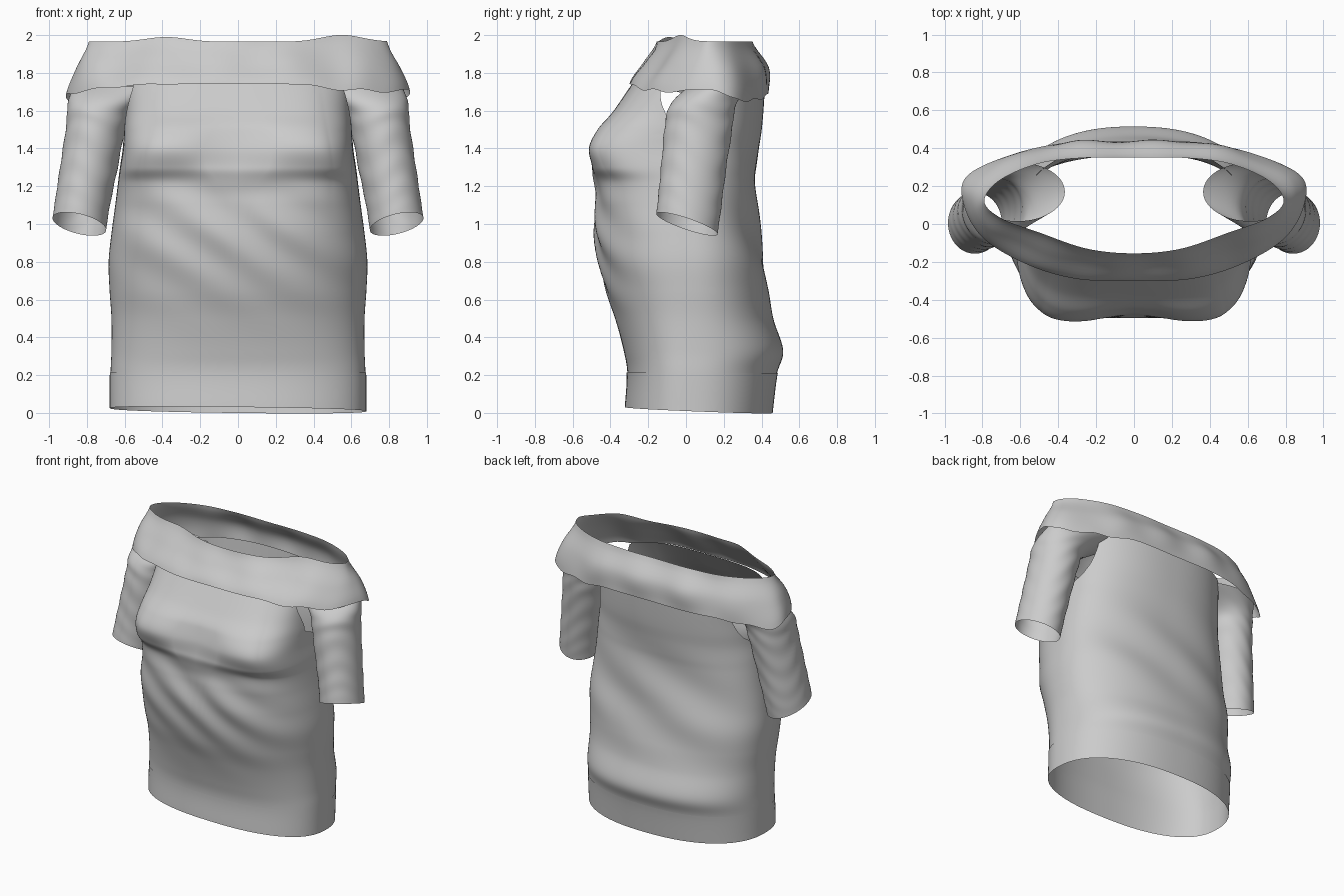
import bpy, bmesh, math
from math import sin, cos, pi, exp

if "Cube" in bpy.data.objects:
    bpy.data.objects.remove(bpy.data.objects["Cube"])


def spline(rows, t, closed=False):
    """Catmull-Rom sample of a list of tuples, t in 0..1."""
    n = len(rows)
    f = t * (n if closed else n - 1)
    i = int(f) if closed else min(int(f), n - 2)
    u = f - i
    pick = (lambda k: rows[k % n]) if closed else (lambda k: rows[max(0, min(n - 1, k))])
    return [0.5 * (2 * b + (c - a) * u + (2 * a - 5 * b + 4 * c - d) * u * u
                   + (3 * b - a - 3 * c + d) * u ** 3)
            for a, b, c, d in zip(pick(i - 1), pick(i), pick(i + 1), pick(i + 2))]


def bump(v, centre, width):
    return exp(-((v - centre) / width) ** 2)


def tube(name, rings, keep=None):
    """Open tube through equal-length rings of points; keep() filters faces."""
    n = len(rings[0])
    verts = [p for r in rings for p in r]
    faces = []
    for i in range(len(rings) - 1):
        for j in range(n):
            k = (j + 1) % n
            f = (i * n + j, i * n + k, (i + 1) * n + k, (i + 1) * n + j)
            if not keep or keep([sum(verts[v][a] for v in f) / 4 for a in range(3)]):
                faces.append(f)
    me = bpy.data.meshes.new(name)
    me.from_pydata(verts, [], faces)
    ob = bpy.data.objects.new(name, me)
    bpy.context.collection.objects.link(ob)
    if keep:
        smooth_openings(me)
    me.polygons.foreach_set("use_smooth", [True] * len(me.polygons))
    me.update()
    return ob


def smooth_openings(me):
    """Remove loose points and relax the stepped edges of cut openings."""
    bm = bmesh.new()
    bm.from_mesh(me)
    bmesh.ops.delete(bm, geom=[v for v in bm.verts if not v.link_faces], context='VERTS')
    edge = [v for v in bm.verts if v.is_boundary and .4 < v.co.z < 1.735]
    for _ in range(8):
        new = {}
        for v in edge:
            near = [e.other_vert(v).co for e in v.link_edges if e.is_boundary]
            if len(near) == 2:
                new[v] = v.co * .4 + (near[0] + near[1]) * .3
        for v, co in new.items():
            v.co = co
    bm.to_mesh(me)
    bm.free()


# Torso profile: z, half width, front y, back y, front squareness
PROFILE = [
    (0.00, .675, -.32, .455, 2.4), (0.20, .675, -.31, .48, 2.4),
    (0.33, .67, -.33, .515, 2.35), (0.50, .67, -.375, .46, 2.3),
    (0.65, .68, -.425, .435, 2.3), (0.80, .685, -.46, .415, 2.4),
    (0.95, .67, -.48, .39, 2.6), (1.10, .65, -.475, .375, 3.0),
    (1.22, .635, -.46, .37, 4.0), (1.30, .625, -.495, .375, 5.5),
    (1.40, .61, -.52, .385, 6.0), (1.50, .605, -.475, .40, 5.0),
    (1.60, .60, -.385, .41, 4.2), (1.75, .60, -.28, .42, 3.2)]


def torso_ring(t, grow=0.0, n=200):
    z, w, yf, yb, sq = spline(PROFILE, t)
    chest = 1 / (1 + exp((1.15 - z) * 12))
    ring = []
    for j in range(n):
        a = 2 * pi * j / n
        c, s = cos(a), sin(a)
        e = 2 / (sq if s < 0 else 2.3)
        d = (0.03 - yf if s < 0 else yb - 0.03) + grow
        front, back = max(0, -s), max(0, s)
        x = (w + grow) * math.copysign(abs(c) ** e, c)
        x *= 1 - .1 * chest * min(1, 1.4 * front)
        y = 0.03 + d * math.copysign(abs(s) ** e, s)
        # hollow between the bust halves, filled in below; diagonal drape folds
        y += front * .055 * bump(x, 0, .19) * bump(z, 1.42, .11)
        y -= front * .03 * bump(x, 0, .22) * bump(z, 1.24, .07)
        y += front * .011 * sin(20 * (z + .5 * x) + 2 * sin(3 * x)) * bump(z, .93, .27)
        y += back * .012 * sin(13 * (z - .5 * x) + 1) * bump(z, .95, .35)
        # tilted hem
        zz = z + (.018 - .04 * y - .012 * x) * bump(z, 0, .12)
        ring.append((x, y, zz))
    return ring


def outside_armhole(p):
    x, y, z = p
    return abs(x) < .47 or ((y - .06) / .2) ** 2 + ((z - 1.78) / .36) ** 2 > 1


SEAM = 1 / 13
tube("torso", [torso_ring(SEAM + (1 - SEAM) * i / 110) for i in range(111)], outside_armhole)
tube("hem_band", [torso_ring((SEAM + .006) * i / 8, .004) for i in range(9)])


# Off-shoulder yoke: half outlines (x, y) of the upper, middle and lower edge
def mirror(half):
    return half + [(-x, y) for x, y in half[-2:0:-1]]


UPPER = mirror([(0, -.155), (.25, -.13), (.5, -.045), (.7, .03), (.79, .12),
                (.71, .23), (.5, .32), (.25, .35), (0, .35)])
MIDDLE = mirror([(0, -.22), (.28, -.205), (.53, -.125), (.76, -.03), (.85, .1),
                 (.82, .24), (.6, .355), (.32, .425), (0, .43)])
LOWER = mirror([(0, -.30), (.3, -.29), (.56, -.215), (.79, -.08), (.895, .09),
                (.885, .25), (.65, .365), (.35, .43), (0, .435)])


def yoke_ring(t, n=144):
    ring = []
    for j in range(n):
        u = j / n
        levels = [spline(o, u, True) for o in (LOWER, MIDDLE, UPPER)]
        x, y = spline(levels, t)
        y += .008 * sin(17 * x) * sin(pi * t)
        top = 1.965
        if y < .12:
            top += .036 * bump(x, .55, .15) + .025 * bump(x, -.38, .15)
        low = 1.74 - .04 * bump(abs(x), .85, .2) - .03 * bump(x, .55, .12)
        low += .012 * sin(23 * x) * bump(abs(x), .85, .25)
        low -= .05 / (1 + exp((.2 - y) * 40))
        ring.append((x, y, low + (top - low) * t))
    return ring


tube("yoke", [yoke_ring(i / 12) for i in range(13)])

# Sleeves: centre x, y, z, radius x, radius y, slope of the ring in x and y
SLEEVE = [
    (.84, .005, 1.0, .142, .162, .22, -.33), (.822, .02, 1.12, .142, .165, .22, -.28),
    (.79, .04, 1.3, .148, .17, .18, -.15), (.755, .065, 1.5, .155, .178, .12, -.05),
    (.725, .09, 1.63, .175, .175, .08, 0), (.615, .17, 1.73, .25, .155, .03, 0)]


def sleeve_ring(t, side, n=56):
    cx, cy, cz, rx, ry, sx, sy = spline(SLEEVE, t)
    ring = []
    for j in range(n):
        a = 2 * pi * j / n
        k = 1 + .012 * sin(38 * t + 2 * cos(a) + 3 * sin(2 * a)) * sin(pi * t)
        dx, dy = rx * k * cos(a), ry * k * sin(a)
        ring.append((side * (cx + dx), cy + dy, cz + sx * dx + sy * dy))
    return ring


for side, label in ((1, "left_sleeve"), (-1, "right_sleeve")):
    tube(label, [sleeve_ring(i / 40, side) for i in range(41)])
